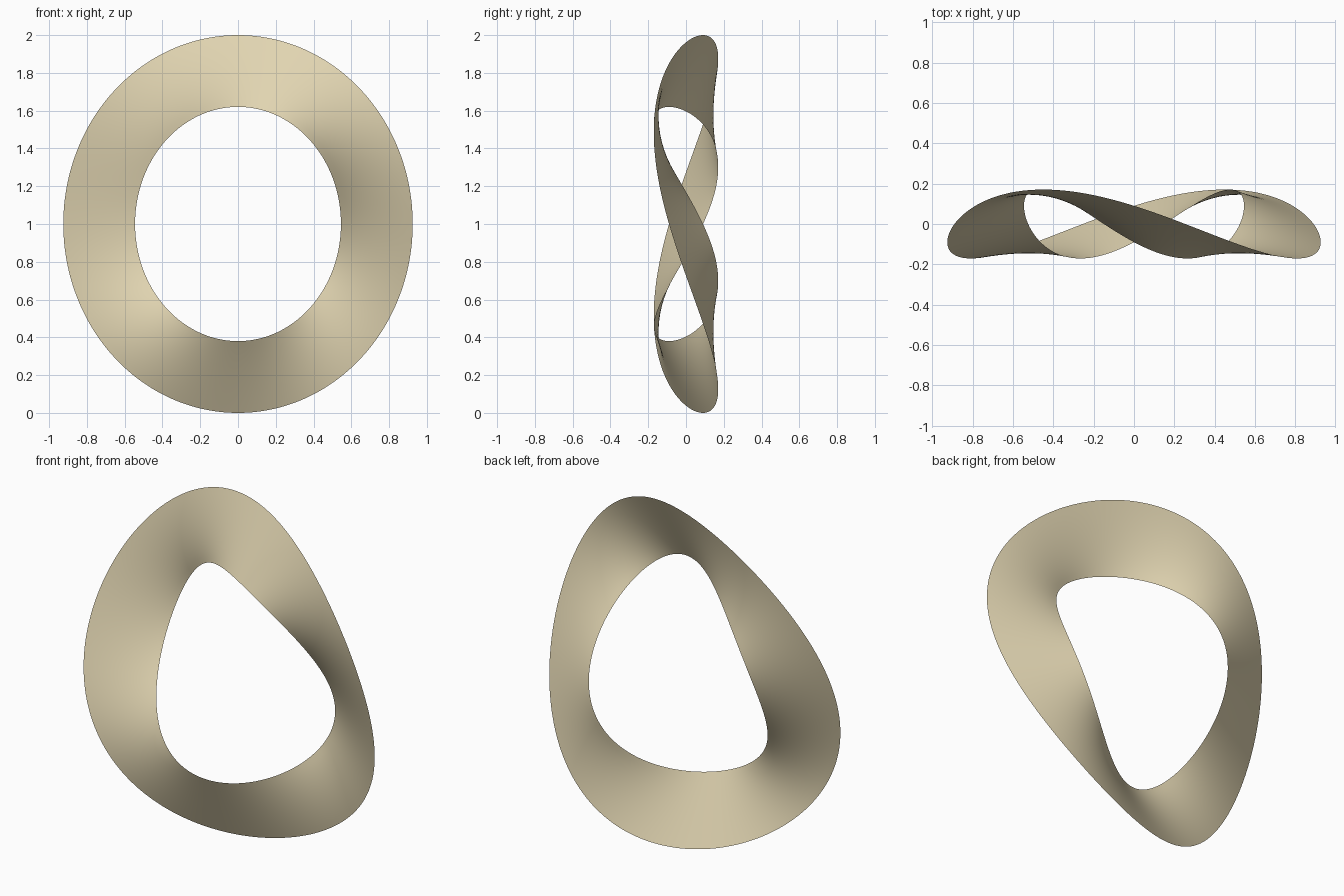
import bpy, bmesh
from math import sin, cos, tau

if "Cube" in bpy.data.objects:
    bpy.data.objects.remove(bpy.data.objects["Cube"])

SEG, STRIPS = 240, 12          # steps around the ring and across the band
MID_X, MID_Z = 0.735, 0.81     # centre line ellipse
HALF = 0.19                    # half width of the band
WAVE, TILT = 0.145, 0.09       # depth of the wave and of the alternating tilt


def band_point(a, s):
    """a runs round the ring from the top, s runs from inner (-1) to outer (1) edge."""
    return ((MID_X + HALF * s) * sin(a),
            -WAVE * sin(2 * a) + TILT * s * cos(2 * a),
            1 + (MID_Z + HALF * s) * cos(a))


# wavy twisted band
bm = bmesh.new()
rows = [[bm.verts.new(band_point(tau * i / SEG, 2 * j / STRIPS - 1))
         for j in range(STRIPS + 1)] for i in range(SEG)]
for i in range(SEG):
    p, q = rows[i], rows[(i + 1) % SEG]
    for j in range(STRIPS):
        f = bm.faces.new((p[j], p[j + 1], q[j + 1], q[j]))
        f.smooth = True
bm.normal_update()
mesh = bpy.data.meshes.new("wavy_ring")
bm.to_mesh(mesh)
bm.free()
ring = bpy.data.objects.new("wavy_ring", mesh)
bpy.context.collection.objects.link(ring)

# sand coloured finish
mat = bpy.data.materials.new("sand")
mat.diffuse_color = (0.75, 0.66, 0.44, 1)
mat.use_nodes = True
mat.node_tree.nodes["Principled BSDF"].inputs["Base Color"].default_value = mat.diffuse_color
mesh.materials.append(mat)
